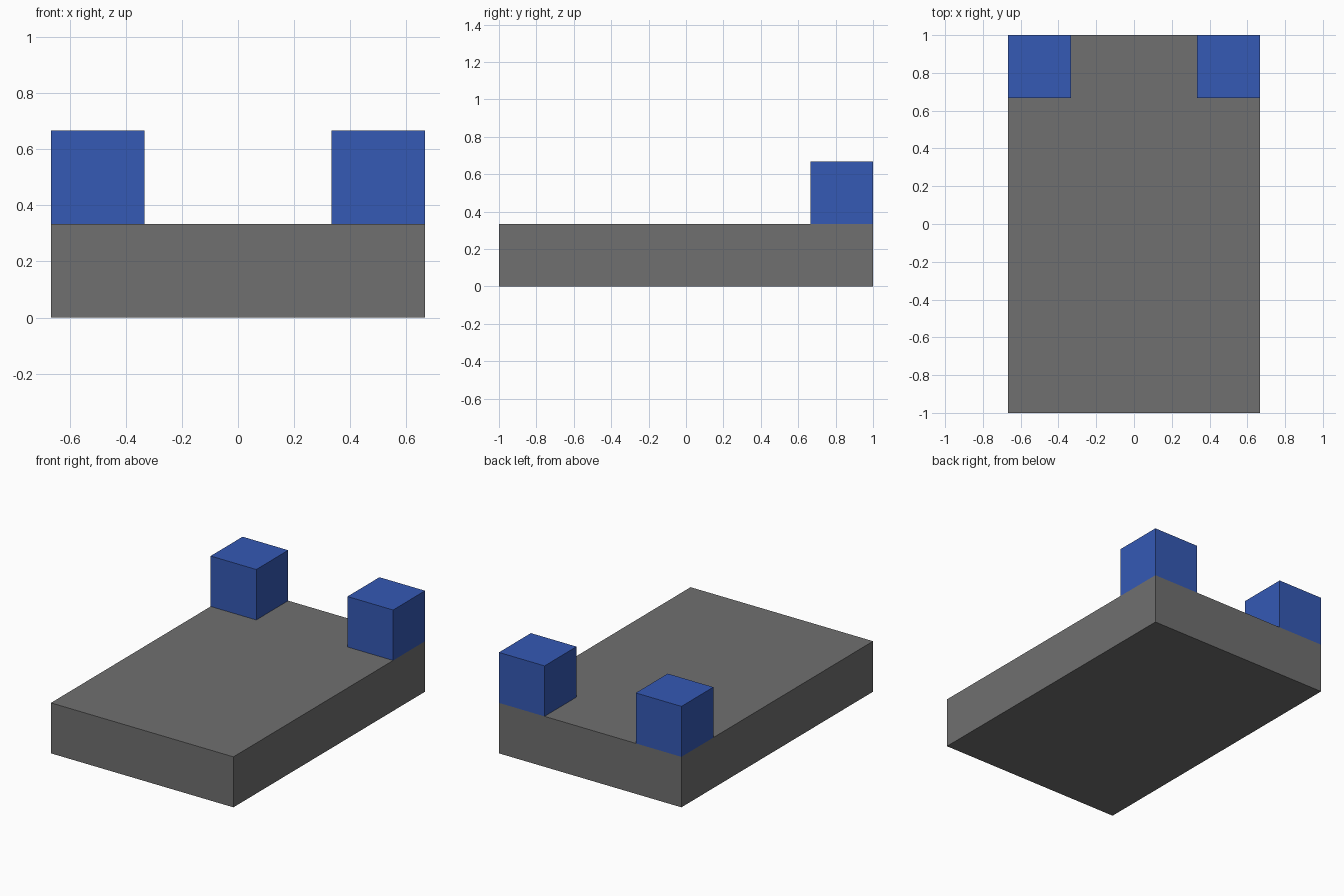
import bpy

default = bpy.data.objects.get("Cube")
if default:
    bpy.data.objects.remove(default, do_unlink=True)

UNIT = 1 / 3  # the model sits on a grid of thirds


def make_material(name, rgb):
    mat = bpy.data.materials.new(name)
    mat.use_nodes = True
    color = (*rgb, 1)
    mat.diffuse_color = color
    mat.node_tree.nodes["Principled BSDF"].inputs["Base Color"].default_value = color
    return mat


def add_box(name, size, center, mat):
    """Box with size and center given in grid units."""
    bpy.ops.mesh.primitive_cube_add(size=1, location=[c * UNIT for c in center])
    box = bpy.context.object
    box.name = name
    box.scale = [s * UNIT for s in size]
    bpy.ops.object.transform_apply(location=False, rotation=False, scale=True)
    box.data.materials.append(mat)
    return box


gray = make_material("dark gray", (0.16, 0.16, 0.16))
blue = make_material("blue", (0.035, 0.1, 0.46))

# Flat slab
add_box("base_slab", (4, 6, 1), (0, 0, 0.5), gray)

# Cubes on the two rear corners
for side, sign in (("left", 1), ("right", -1)):
    add_box(f"rear_{side}_block", (1, 1, 1), (sign * 1.5, 2.5, 1.5), blue)
